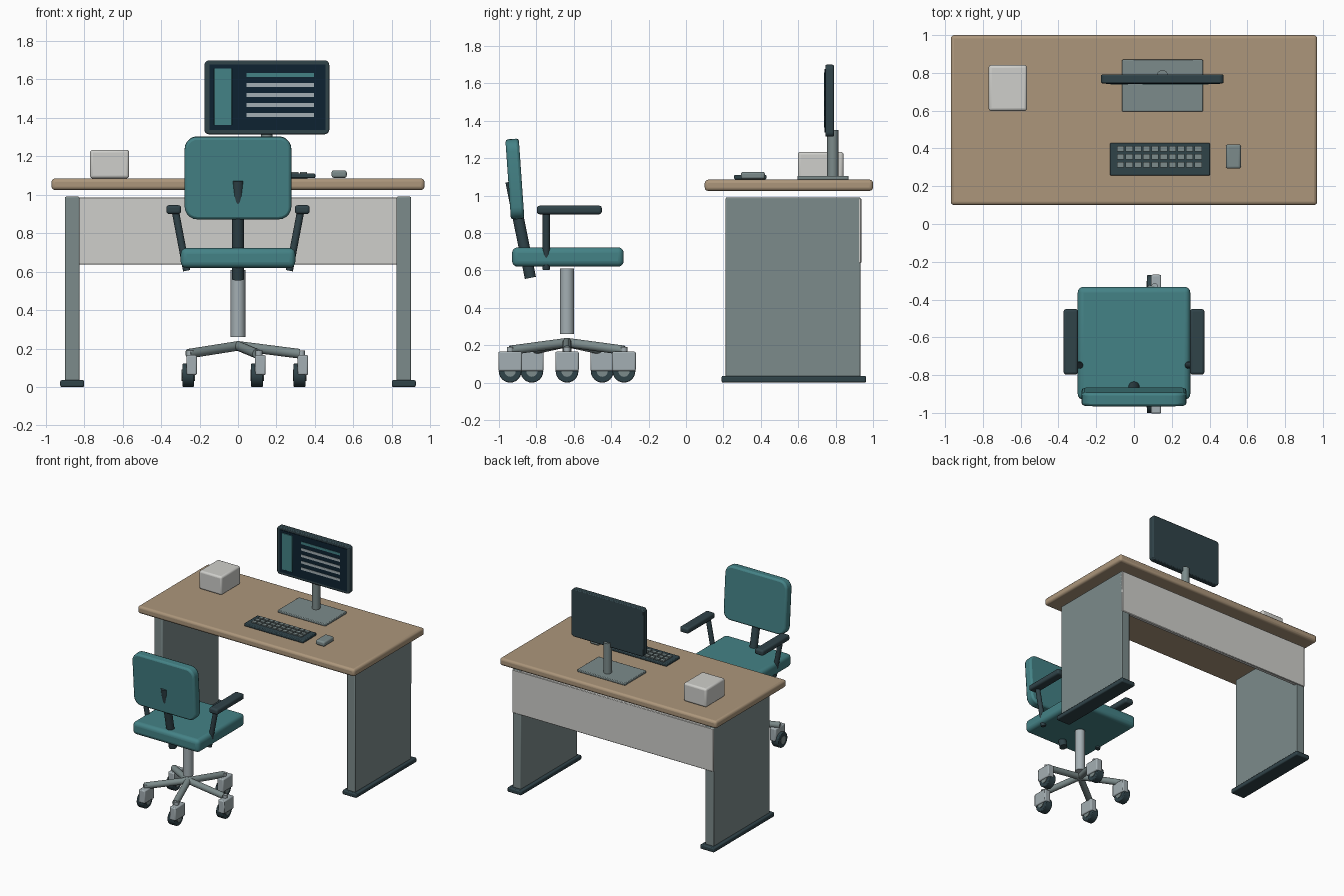
import bpy, math
from mathutils import Vector

if "Cube" in bpy.data.objects:
    bpy.data.objects.remove(bpy.data.objects["Cube"])


def mat(name, r, g, b):
    lin = lambda c: ((c / 255 + 0.055) / 1.055) ** 2.4 if c > 10 else c / 255 / 12.92
    m = bpy.data.materials.new(name)
    m.diffuse_color = (lin(r), lin(g), lin(b), 1)
    m.use_nodes = True
    m.node_tree.nodes["Principled BSDF"].inputs["Base Color"].default_value = m.diffuse_color
    return m


WOOD = mat("wood", 172, 150, 123)
GREY = mat("grey_metal", 124, 139, 139)
PALE = mat("pale_panel", 207, 207, 203)
DARK = mat("dark_plastic", 48, 67, 73)
TEAL = mat("teal_fabric", 68, 130, 134)
SCREEN = mat("screen_navy", 13, 34, 49)
SILVER = mat("silver_metal", 164, 175, 179)


def finish(ob, name, m, bevel=0.0, segs=3):
    ob.name = name
    ob.data.materials.append(m)
    if bevel:
        b = ob.modifiers.new("bevel", 'BEVEL')
        b.width, b.segments, b.limit_method = bevel, segs, 'ANGLE'
    bpy.ops.object.shade_smooth_by_angle(angle=math.radians(35))
    return ob


def box(name, m, x, y, z, bevel=0.0, segs=3):
    """Box from (min, max) pairs."""
    bpy.ops.mesh.primitive_cube_add(size=1)
    ob = bpy.context.object
    for v in ob.data.vertices:
        for i, (a, b) in enumerate((x, y, z)):
            v.co[i] = (a + b) / 2 + v.co[i] * (b - a)
    return finish(ob, name, m, bevel, segs)


def rod(name, m, p, q, r, sides=20, bevel=0.0):
    """Cylinder between two points."""
    p, q = Vector(p), Vector(q)
    bpy.ops.mesh.primitive_cylinder_add(vertices=sides, radius=r, depth=(q - p).length,
                                        location=(p + q) / 2)
    ob = bpy.context.object
    ob.rotation_euler = (q - p).to_track_quat('Z', 'Y').to_euler()
    return finish(ob, name, m, bevel, 2)


def slab(name, m, w, h, t, corner, edge, loc, tilt=0.0):
    """Upright rounded rectangle with softened rims."""
    pts = []
    for sx, sz, a0 in ((1, 1, 0), (-1, 1, 90), (-1, -1, 180), (1, -1, 270)):
        for k in range(6):
            a = math.radians(a0 + 18 * k)
            pts.append((sx * (w / 2 - corner) + corner * math.cos(a),
                        sz * (h / 2 - corner) + corner * math.sin(a)))
    n = len(pts)
    verts = [(x, y, z) for y in (-t / 2, t / 2) for x, z in pts]
    faces = [list(range(n)), list(range(2 * n - 1, n - 1, -1))]
    faces += [[i, i + n, (i + 1) % n + n, (i + 1) % n] for i in range(n)]
    me = bpy.data.meshes.new(name)
    me.from_pydata(verts, [], faces)
    ob = bpy.data.objects.new(name, me)
    bpy.context.collection.objects.link(ob)
    bpy.ops.object.select_all(action='DESELECT')
    ob.select_set(True)
    bpy.context.view_layer.objects.active = ob
    ob.location, ob.rotation_euler = loc, (tilt, 0, 0)
    return finish(ob, name, m, edge, 2)


# Desk
box("desk_top", WOOD, (-0.97, 0.97), (0.1, 1.0), (1.025, 1.085), 0.018)
for s, side in ((-1, "left"), (1, "right")):
    box(side + "_desk_leg", GREY, sorted((s * 0.825, s * 0.9)), (0.212, 0.932), (0.03, 0.99), 0.006, 2)
    box(side + "_desk_foot", DARK, sorted((s * 0.80, s * 0.925)), (0.19, 0.963), (0, 0.036), 0.008, 2)
box("modesty_panel", PALE, (-0.9, 0.9), (0.905, 0.937), (0.637, 0.986), 0.004, 1)

# Storage box on the desk
box("desk_box", PALE, (-0.77, -0.566), (0.598, 0.842), (1.085, 1.234), 0.015)

# Monitor
box("monitor_base", GREY, (-0.063, 0.365), (0.595, 0.87), (1.085, 1.105), 0.005, 2)
rod("monitor_pole", GREY, (0.15, 0.785, 1.1), (0.15, 0.785, 1.35), 0.03)
slab("monitor_case", DARK, 0.65, 0.385, 0.046, 0.025, 0.007, (0.15, 0.768, 1.507))
box("screen", SCREEN, (-0.147, 0.455), (0.741, 0.75), (1.337, 1.678))
box("screen_sidebar", TEAL, (-0.125, -0.032), (0.738, 0.744), (1.362, 1.658), 0.002, 1)
for i in range(5):
    z = 1.623 - 0.052 * i
    box("screen_line", TEAL if i == 0 else SILVER, (0.045, 0.395), (0.738, 0.744), (z - 0.01, z + 0.01))

# Keyboard and mouse
box("keyboard", DARK, (-0.127, 0.402), (0.257, 0.43), (1.087, 1.11), 0.006, 2)
for row in range(3):
    for col in range(10):
        x, y = -0.09 + 0.0457 * col, 0.384 - 0.0425 * row
        box("key", GREY, (x, x + 0.038), (y, y + 0.028), (1.106, 1.119))
box("mouse", GREY, (0.487, 0.566), (0.293, 0.422), (1.088, 1.127), 0.012)

# Chair seat, backrest and post
CY = -0.636
box("seat", TEAL, (-0.298, 0.298), (-0.93, -0.333), (0.62, 0.723), 0.03, 4)
slab("backrest", TEAL, 0.555, 0.43, 0.072, 0.065, 0.014, (0, -0.915, 1.088), math.radians(4))
rod("backrest_post", DARK, (0, -0.832, 0.56), (0, -0.936, 1.075), 0.03)
rod("gas_column", SILVER, (0, CY, 0.26), (0, CY, 0.61), 0.038, 24)

# Armrests
for s, side in ((-1, "left"), (1, "right")):
    box(side + "_arm_pad", DARK, sorted((s * 0.296, s * 0.373)), (-0.797, -0.45), (0.9, 0.946), 0.014)
    rod(side + "_arm_post", DARK, (s * 0.267, -0.747, 0.605), (s * 0.325, -0.747, 0.91), 0.019)

# Five-spoke base with casters
for k in range(5):
    a = math.radians(72 * k)
    x, y = 0.32 * math.cos(a), CY + 0.32 * math.sin(a)
    rod("base_spoke", GREY, (0, CY, 0.214), (x, y, 0.173), 0.025, 16)
    rod("caster_stem", SILVER, (x + 0.01, y, 0.14), (x + 0.01, y, 0.19), 0.018, 12)
    box("caster_cover", SILVER, (x - 0.01, x + 0.045), (y - 0.063, y + 0.063), (0.062, 0.166), 0.008, 2)
    rod("caster_wheel", DARK, (x - 0.031, y, 0.061), (x + 0.031, y, 0.061), 0.061, 24, 0.006)
    rod("caster_hub", GREY, (x - 0.034, y, 0.061), (x + 0.036, y, 0.061), 0.03, 16)
